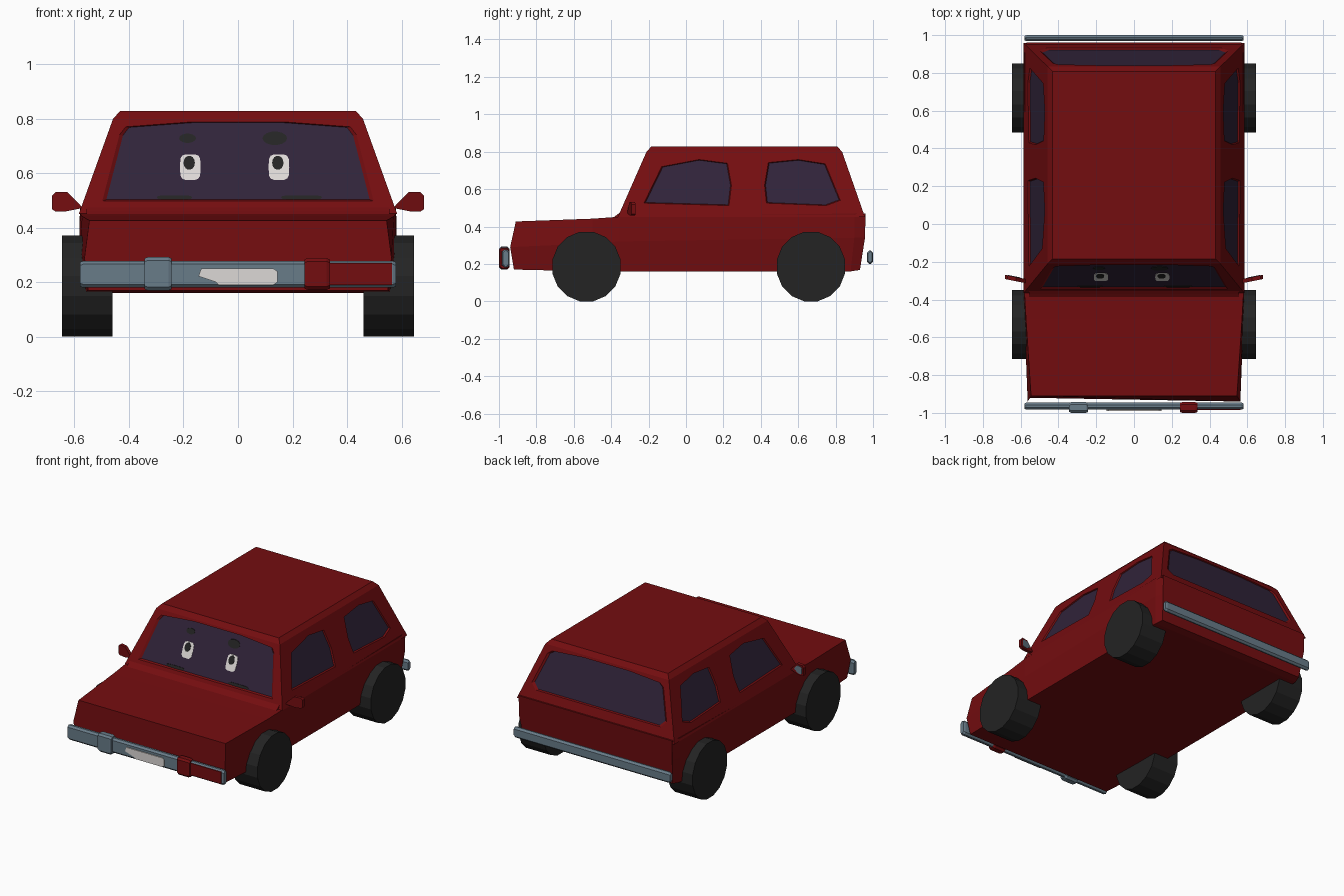
import bpy, bmesh, math
from mathutils import Vector
from mathutils.geometry import tessellate_polygon

if "Cube" in bpy.data.objects:
    bpy.data.objects.remove(bpy.data.objects["Cube"])


def material(name, rgb):
    m = bpy.data.materials.new(name)
    m.diffuse_color = (*rgb, 1)
    m.use_nodes = True
    m.node_tree.nodes["Principled BSDF"].inputs["Base Color"].default_value = m.diffuse_color
    return m


RED = material("red paint", (0.175, 0.004, 0.005))
GLASS = material("dark violet glass", (0.030, 0.017, 0.041))
BLACK = material("black rubber", (0.017, 0.017, 0.017))
STEEL = material("blue grey steel", (0.14, 0.20, 0.25))
WHITE = material("off white", (0.72, 0.69, 0.67))


def finish(bm, name, *mats):
    bmesh.ops.remove_doubles(bm, verts=bm.verts, dist=1e-4)
    bmesh.ops.recalc_face_normals(bm, faces=bm.faces)
    me = bpy.data.meshes.new(name)
    bm.to_mesh(me)
    bm.free()
    for m in mats:
        me.materials.append(m)
    ob = bpy.data.objects.new(name, me)
    bpy.context.collection.objects.link(ob)
    return ob


def add_face(bm, pts, mat=0):
    f = bm.faces.new([bm.verts.new(p) for p in pts])
    f.material_index = mat
    return f


def loft(name, rings, mat):
    """Skin a list of equal rings and cap both ends."""
    bm = bmesh.new()
    for a, b in zip(rings, rings[1:]):
        for i in range(len(a)):
            j = (i + 1) % len(a)
            add_face(bm, (a[i], a[j], b[j], b[i]))
    add_face(bm, rings[0])
    add_face(bm, rings[-1])
    return finish(bm, name, mat)


# Lower body: stations from nose to tail, three (y, half width, z) levels each
stations = [
    ((-.92, .55, .17), (-.94, .563, .29), (-.91, .545, .427)),
    ((-.50, .565, .16), (-.50, .58, .31), (-.50, .572, .442)),
    ((-.36, .565, .16), (-.36, .582, .32), (-.36, .58, .452)),
    ((.88, .565, .16), (.90, .582, .34), (.90, .58, .47)),
    ((.93, .55, .168), (.957, .568, .34), (.96, .568, .47)),
]
loft("lower_body", [[(w, y, z) for y, w, z in s] + [(-w, y, z) for y, w, z in reversed(s)]
                    for s in stations], RED)


# Cabin walls: sloping planes addressed by (u, z, depth below surface)
def half_w(z): return .584 - .36 * (z - .45)
def front(u, z, d=0): return Vector((u, -.365 + .44 * (z - .45) + d, z))
def rear(u, z, d=0): return Vector((u, .957 - .35 * (z - .45) - d, z))
def right(u, z, d=0): return Vector((half_w(z) - d, u, z))
def left(u, z, d=0): return Vector((d - half_w(z), u, z))


Z0, Z1 = .45, .80


def wall(bm, plane, outer, windows):
    """Panel with recessed glass panes."""
    loops = [[Vector((u, z, 0)) for u, z in lp] for lp in [outer] + windows]
    flat = [v for lp in loops for v in lp]
    for tri in tessellate_polygon(loops):
        add_face(bm, [plane(flat[i].x, flat[i].y) for i in tri])
    for win in windows:
        # sloping rim, then the pane
        cu = sum(p[0] for p in win) / len(win)
        cz = sum(p[1] for p in win) / len(win)
        pane = [plane(cu + (u - cu) * .97, cz + (z - cz) * .97, .009) for u, z in win]
        edge = [plane(u, z) for u, z in win]
        for i in range(len(win)):
            j = (i + 1) % len(win)
            add_face(bm, (edge[i], edge[j], pane[j], pane[i]))
        add_face(bm, pane, 1)


def mirrored(half):
    return half + [(-u, z) for u, z in reversed(half)]


end_outer = mirrored([(half_w(Z0), Z0), (half_w(Z1), Z1)])
windscreen = mirrored([(.498, .497), (.435, .74), (.412, .77), (.17, .788)])
back_window = mirrored([(.465, .525), (.50, .56), (.43, .75), (.40, .77), (.17, .785)])
side_outer = [(front(0, Z0).y, Z0), (rear(0, Z0).y, Z0), (rear(0, Z1).y, Z1), (front(0, Z1).y, Z1)]
side_windows = [
    [(-.225, .525), (.23, .512), (.243, .62), (.222, .738), (.07, .758), (-.13, .72)],
    [(.43, .525), (.75, .512), (.825, .54), (.745, .735), (.60, .758), (.44, .742), (.42, .62)],
]

bm = bmesh.new()
wall(bm, front, end_outer, [windscreen])
wall(bm, rear, end_outer, [back_window])
wall(bm, right, side_outer, side_windows)
wall(bm, left, side_outer, side_windows)
# Roof with a chamfered edge
eave = [(sx * half_w(Z1), p(0, Z1).y, Z1) for sx, p in ((-1, front), (1, front), (1, rear), (-1, rear))]
top = [(-.432, -.185, .828), (.432, -.185, .828), (.432, .808, .828), (-.432, .808, .828)]
for i in range(4):
    j = (i + 1) % 4
    add_face(bm, (eave[i], eave[j], top[j], top[i]))
add_face(bm, top)
finish(bm, "cabin", RED, GLASS)


# Cowl lip below the windscreen
def cowl_ring(x):
    return [(x, -.40, .440), (x, -.37, .462), (x, -.345, .482), (x, -.33, .44)]


loft("cowl", [cowl_ring(-.555), cowl_ring(.555)], RED)


# Face painted on the windscreen, as thin plates
def plate(name, cu, cz, w, h, depth, mat, power=1.0, n=14):
    pts = []
    for k in range(n):
        c, s = math.cos(math.tau * k / n), math.sin(math.tau * k / n)
        pts.append((cu + w / 2 * math.copysign(abs(c) ** power, c),
                    cz + h / 2 * math.copysign(abs(s) ** power, s)))
    loft(name, [[front(u, z, .010) for u, z in pts], [front(u, z, depth) for u, z in pts]], mat)


for side, x, brow_w, brow_h, cheek_w in (("right", -.175, .062, .034, .13), ("left", .15, .09, .05, .15)):
    s = -1 if x < 0 else 1
    plate(side + "_eye", x, .622, .076, .095, .007, WHITE, .5)
    plate(side + "_pupil", x - .004, .638, .042, .052, .004, BLACK)
    plate(side + "_brow", s * .16 - .025, .728, brow_w, brow_h, .006, BLACK)
    plate(side + "_cheek", s * .233, .511, cheek_w, .016, .006, BLACK, .6)


# Wheels
for x in (-.5525, .5525):
    for y, end in ((-.532, "front"), (.668, "rear")):
        rings = [[(x + dx, y + .186 * math.cos(math.tau * (k + .5) / 16),
                   .186 + .1895 * math.sin(math.tau * (k + .5) / 16)) for k in range(16)]
                 for dx in (-.0925, .0925)]
        loft(end + "_wheel", rings, BLACK)


# Bumpers: chamfered bars with narrowed ends
def bar(name, x0, x1, y0, y1, z0, z1, mat, c=.012):
    def ring(x, k):
        a, b, lo, hi = y0 + k, y1 - k, z0 + k, z1 - k
        return [(x, a + c, lo), (x, b - c, lo), (x, b, lo + c), (x, b, hi - c),
                (x, b - c, hi), (x, a + c, hi), (x, a, hi - c), (x, a, lo + c)]
    e = c * .4
    loft(name, [ring(x0, e), ring(x0 + c, 0), ring(x1 - c, 0), ring(x1, e)], mat)


def box(name, x0, x1, y0, y1, z0, z1, mat):
    loft(name, [[(x, y0, z0), (x, y1, z0), (x, y1, z1), (x, y0, z1)] for x in (x0, x1)], mat)


bar("front_bumper", -.58, .58, -.983, -.945, .18, .278, STEEL)
bar("rear_bumper", -.58, .58, .968, 1.0, .20, .272, STEEL)
bar("right_overrider", -.343, -.243, -1.0, -.943, .17, .292, STEEL)
bar("left_overrider", .243, .337, -1.0, -.943, .172, .288, RED)
box("bumper_red_panel", .337, .565, -.986, -.98, .19, .27, RED)
plate_ring = [(-.145, .222), (-.135, .25), (.13, .25), (.145, .24), (.145, .20), (.13, .19), (-.07, .19), (-.08, .20)]
loft("number_plate", [[(x, y, z) for x, z in plate_ring] for y in (-.989, -.981)], WHITE)

# Door mirrors with a steel reflector behind
outline = [(.57, .472), (.585, .49), (.625, .53), (.67, .53), (.682, .518), (.682, .468), (.67, .46), (.63, .46)]
for s, side in ((-1, "right"), (1, "left")):
    def skew(x, z, y):
        return (s * x, y + .2 * (x - .58), z)
    loft(side + "_mirror", [[skew(x, z, y) for x, z in outline] for y in (-.312, -.290)], RED)
    glass = [(.64 + (x - .64) * .7, .495 + (z - .495) * .7) for x, z in outline[1:]]
    loft(side + "_mirror_glass", [[skew(x, z, y) for x, z in glass] for y in (-.291, -.287)], STEEL)
